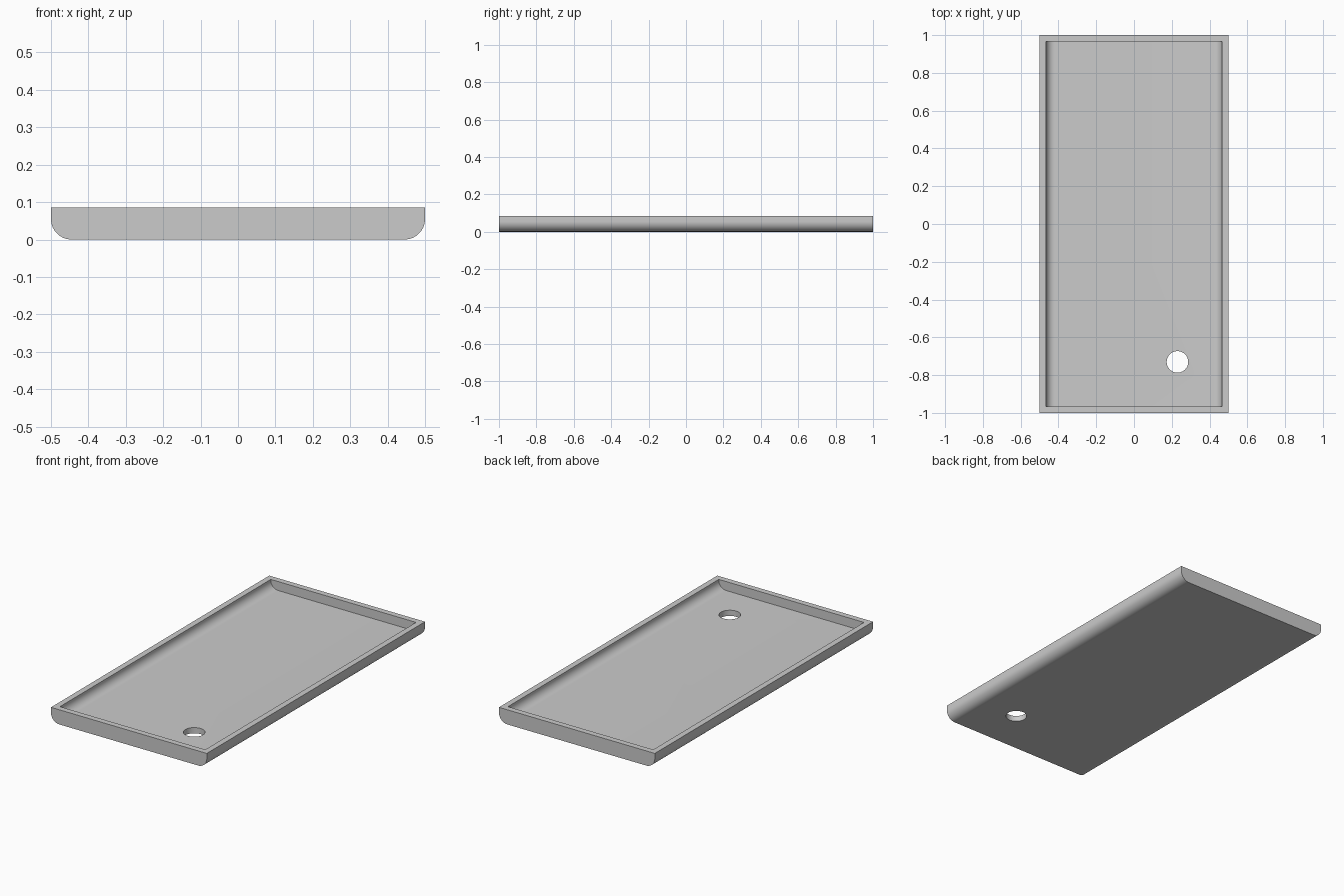
import bpy
import math

if "Cube" in bpy.data.objects:
    bpy.data.objects.remove(bpy.data.objects["Cube"], do_unlink=True)

HEIGHT = 0.085
WALL = 0.034
FLOOR = 0.033

grey = bpy.data.materials.new("plain grey")
grey.use_nodes = True
colour = (0.6, 0.6, 0.6, 1)
grey.diffuse_color = colour
grey.node_tree.nodes["Principled BSDF"].inputs["Base Color"].default_value = colour


def rounded_trough(name, half_x, half_y, bottom, top, radius, steps=16):
    """Prism along y whose two lower long edges are rounded."""
    right = []
    for i in range(steps + 1):
        a = math.pi / 2 * i / steps
        right.append((half_x - radius + radius * math.sin(a),
                      bottom + radius - radius * math.cos(a)))
    right.append((half_x, top))
    profile = right + [(-x, z) for x, z in reversed(right)]
    n = len(profile)
    verts = [(x, y, z) for y in (-half_y, half_y) for x, z in profile]
    faces = [tuple(range(n)), tuple(reversed(range(n, 2 * n)))]
    faces += [((i + 1) % n, i, i + n, (i + 1) % n + n) for i in range(n)]
    mesh = bpy.data.meshes.new(name)
    mesh.from_pydata(verts, [], faces)
    mesh.materials.append(grey)
    obj = bpy.data.objects.new(name, mesh)
    bpy.context.collection.objects.link(obj)
    return obj


def cut(target, cutter):
    mod = target.modifiers.new(cutter.name, 'BOOLEAN')
    mod.operation = 'DIFFERENCE'
    mod.solver = 'EXACT'
    mod.object = cutter
    bpy.context.view_layer.objects.active = target
    bpy.ops.object.modifier_apply(modifier=mod.name)
    bpy.data.objects.remove(cutter, do_unlink=True)


# Tray shell with rounded long edges
tray = rounded_trough("tray", 0.5, 1.0, 0, HEIGHT, 0.055)

# Hollow inside, open at the top
cut(tray, rounded_trough("cavity", 0.5 - WALL, 1 - WALL, FLOOR, HEIGHT + 0.1, 0.046))

# Round hole through the floor
bpy.ops.mesh.primitive_cylinder_add(vertices=48, radius=0.057, depth=0.3,
                                    location=(0.23, -0.73, 0))
hole = bpy.context.object
hole.name = "floor_hole"
hole.data.materials.append(grey)
cut(tray, hole)

# Smooth curves, sharp edges
bpy.ops.object.select_all(action='DESELECT')
tray.select_set(True)
bpy.context.view_layer.objects.active = tray
bpy.ops.object.shade_smooth_by_angle(angle=math.radians(30))
